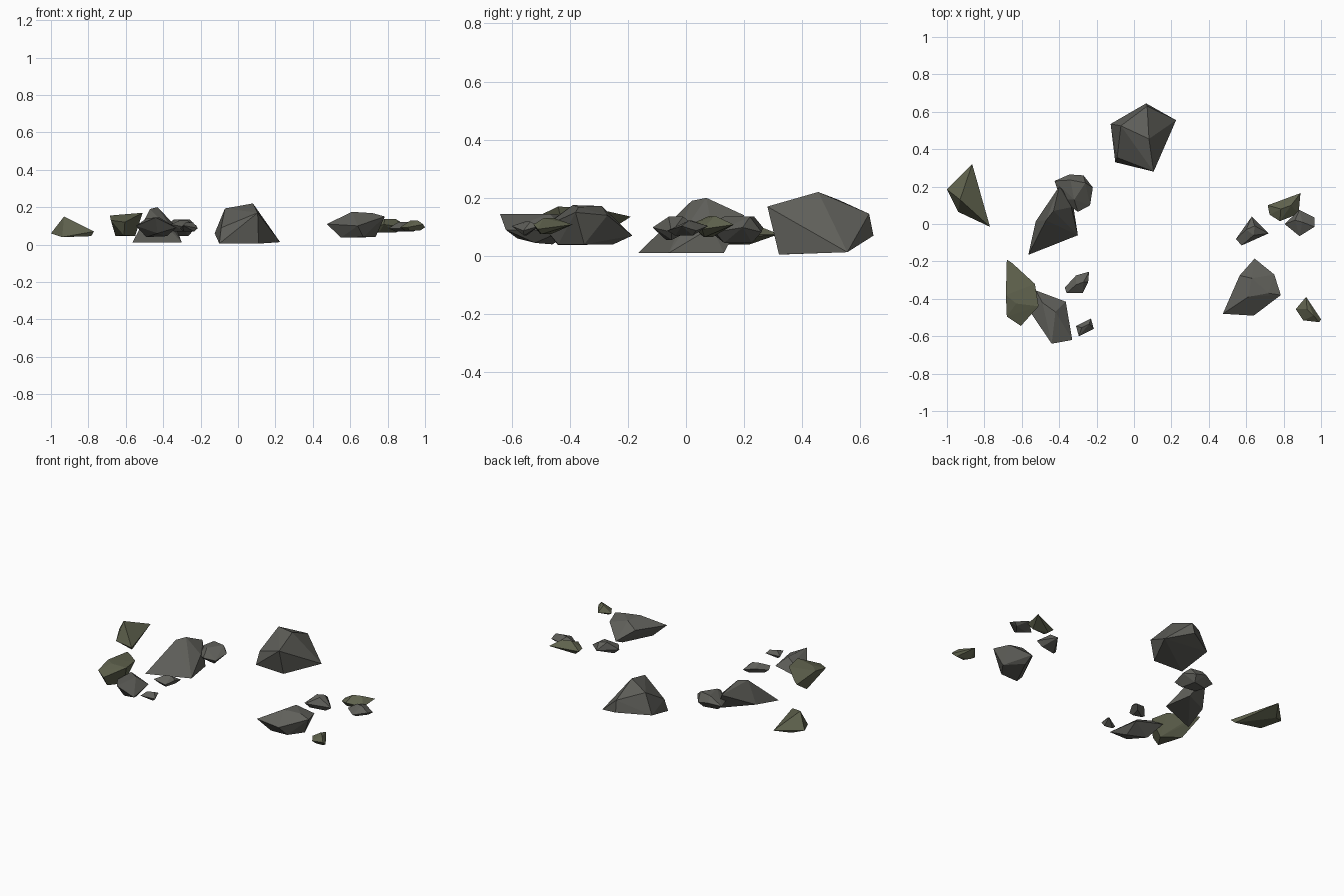
import bpy, bmesh

def material(name, rgb):
    m = bpy.data.materials.new(name)
    m.diffuse_color = (*rgb, 1)
    return m

GREY = material("grey_stone", (0.115, 0.115, 0.102))
MOSS = material("mossy_stone", (0.115, 0.122, 0.075))

def rock(name, pts, mat=GREY):
    """Faceted stone: the convex hull of its corner points."""
    bm = bmesh.new()
    for p in pts:
        bm.verts.new(p)
    out = bmesh.ops.convex_hull(bm, input=bm.verts)
    loose = {g for g in out["geom_interior"] + out["geom_unused"]
             if isinstance(g, bmesh.types.BMVert)}
    bmesh.ops.delete(bm, geom=list(loose), context="VERTS")
    bmesh.ops.recalc_face_normals(bm, faces=bm.faces)
    me = bpy.data.meshes.new(name)
    bm.to_mesh(me)
    bm.free()
    me.materials.append(mat)
    bpy.context.collection.objects.link(bpy.data.objects.new(name, me))

def pebble(name, rim, z, top, low=0.6, mat=GREY):
    """Small stone: rim outline, (bottom, rim, top) heights, top corners, shrunken base."""
    cx = sum(p[0] for p in rim) / len(rim)
    cy = sum(p[1] for p in rim) / len(rim)
    pts = [(x, y, z[1] + (0.008 if i % 2 else -0.008)) for i, (x, y) in enumerate(rim)]
    pts += [(cx + (x - cx) * low, cy + (y - cy) * low, z[0]) for x, y in rim[::2]]
    pts += [(x, y, z[2]) for x, y in top]
    rock(name, pts, mat)

# Large stones
rock("back_boulder", [(-.125, .535, .06), (-.07, .525, .193), (.08, .455, .22), (.065, .645, .07),
     (.07, .63, .145), (.225, .555, .013), (.105, .28, .17), (-.1, .33, .005), (.11, .32, .005),
     (-.09, .355, .09)])
rock("left_boulder", [(-.565, -.165, .01), (-.3, -.06, .01), (-.33, .13, .01), (-.4, .2, .14),
     (-.43, .07, .2), (-.47, .02, .19), (-.525, .015, .04), (-.335, .09, .1)])
rock("right_boulder", [(.475, -.48, .11), (.565, -.275, .13), (.645, -.185, .07), (.75, -.27, .14),
     (.785, -.38, .15), (.64, -.49, .10), (.61, -.39, .175), (.72, -.37, .168), (.63, -.29, .172),
     (.735, -.35, .04), (.55, -.44, .037), (.64, -.25, .04), (.67, -.44, .04)])
rock("far_left_stone", [(-1, .185, .06), (-.865, .32, .075), (-.77, -.015, .07), (-.94, .065, .04),
     (-.93, .13, .15), (-.785, .01, .045), (-.93, .22, .04)], MOSS)
rock("mossy_boulder", [(-.68, -.19, .135), (-.65, -.21, .14), (-.53, -.32, .165), (-.51, -.44, .17),
     (-.605, -.545, .12), (-.68, -.495, .13), (-.685, -.38, .155), (-.63, -.425, .16),
     (-.655, -.33, .045), (-.55, -.41, .045), (-.61, -.5, .05)], MOSS)
rock("front_left_stone", [(-.525, -.355, .1), (-.365, -.415, .09), (-.33, -.62, .09), (-.44, -.64, .145),
     (-.545, -.485, .10), (-.42, -.47, .145), (-.49, -.42, .14), (-.38, -.52, .045), (-.49, -.46, .04),
     (-.43, -.58, .06)])

# Small stones
pebble("left_back_stone", [(-.425, .23), (-.345, .265), (-.27, .26), (-.22, .195), (-.235, .1),
       (-.3, .065), (-.39, .13)], (.045, .09, .135), [(-.34, .235), (-.26, .22), (-.32, .13)])
pebble("left_pebble", [(-.37, -.34), (-.31, -.275), (-.24, -.255), (-.245, -.31), (-.275, -.37),
       (-.36, -.37)], (.07, .1, .13), [(-.31, -.325), (-.27, -.31)])
pebble("front_pebble", [(-.31, -.545), (-.23, -.505), (-.215, -.56), (-.295, -.6)],
       (.07, .095, .118), [(-.28, -.555), (-.24, -.535)])
pebble("right_stone", [(.545, -.08), (.63, .04), (.72, -.05), (.575, -.115)],
       (.055, .09, .135), [(.6, -.03), (.645, -.01), (.64, -.06)])
pebble("right_mossy_stone", [(.715, .1), (.89, .165), (.88, .055), (.78, .015), (.725, .05)],
       (.065, .1, .138), [(.785, .08), (.84, .1)], mat=MOSS)
pebble("right_back_pebble", [(.805, 0), (.885, .075), (.965, .035), (.965, -.015), (.885, -.065)],
       (.07, .095, .122), [(.86, .02), (.9, .01)])
pebble("right_front_pebble", [(.865, -.455), (.92, -.39), (1, -.51), (.99, -.525), (.905, -.515)],
       (.075, .1, .13), [(.925, -.455), (.96, -.49)], mat=MOSS)
